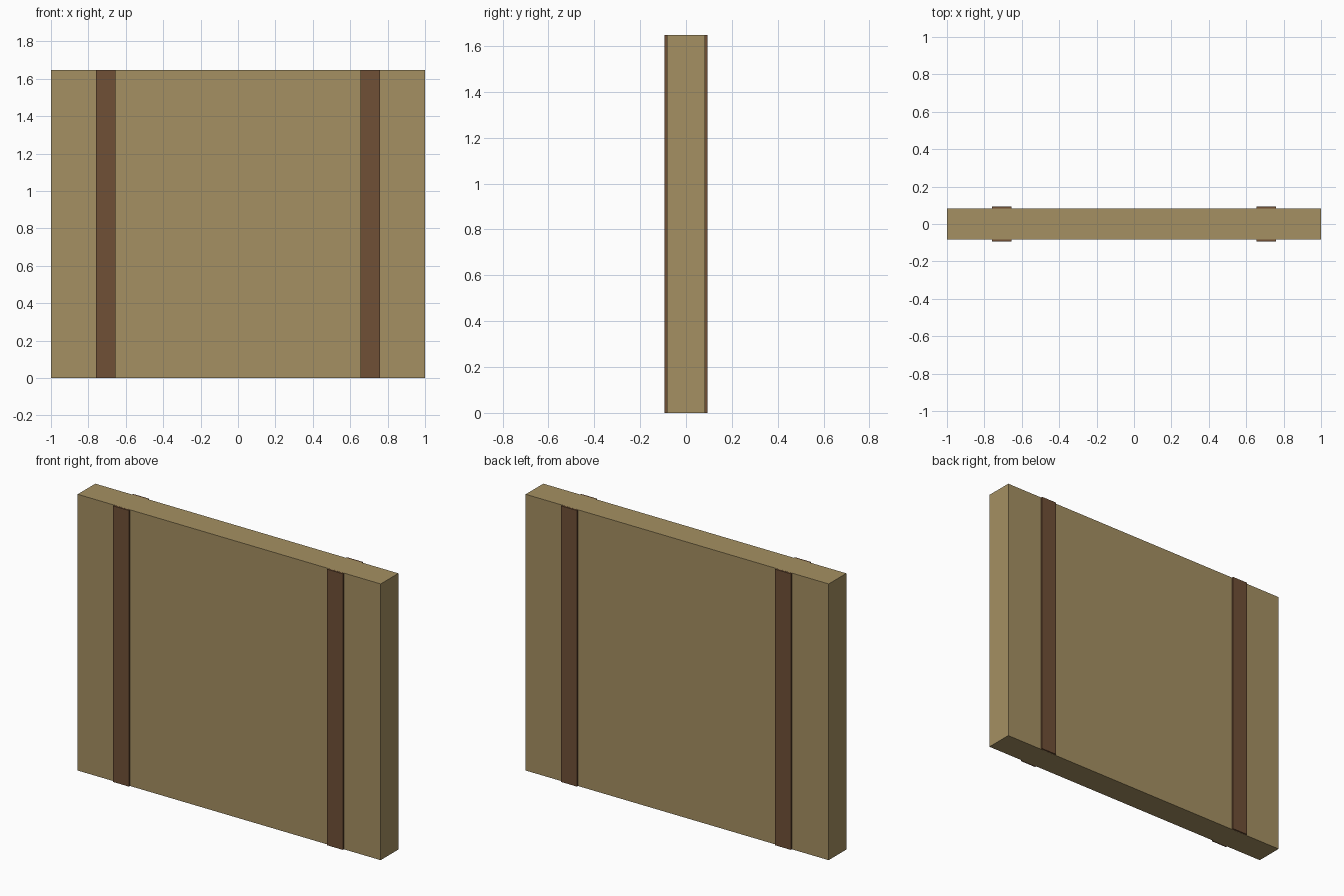
import bpy

if "Cube" in bpy.data.objects:
    bpy.data.objects.remove(bpy.data.objects["Cube"])

HEIGHT = 1.648


def material(name, color):
    mat = bpy.data.materials.new(name)
    mat.diffuse_color = (*color, 1)
    mat.use_nodes = True
    mat.node_tree.nodes["Principled BSDF"].inputs["Base Color"].default_value = mat.diffuse_color
    return mat


def box(name, x, size, z, mat):
    bpy.ops.mesh.primitive_cube_add(size=1, location=(x, 0, z))
    obj = bpy.context.object
    obj.name = name
    obj.scale = size
    bpy.ops.object.transform_apply(location=False, rotation=False, scale=True)
    obj.data.materials.append(mat)
    return obj


tan = material("tan_wood", (0.376, 0.279, 0.122))
brown = material("brown_band", (0.162, 0.08, 0.037))

# Main upright slab
box("panel", 0, (2.0, 0.166, HEIGHT), HEIGHT / 2, tan)

# Bands running through the slab, slightly proud on front and back
for side, x in (("left", -0.706), ("right", 0.706)):
    box(f"{side}_band", x, (0.104, 0.187, HEIGHT - 0.001), HEIGHT / 2, brown)
